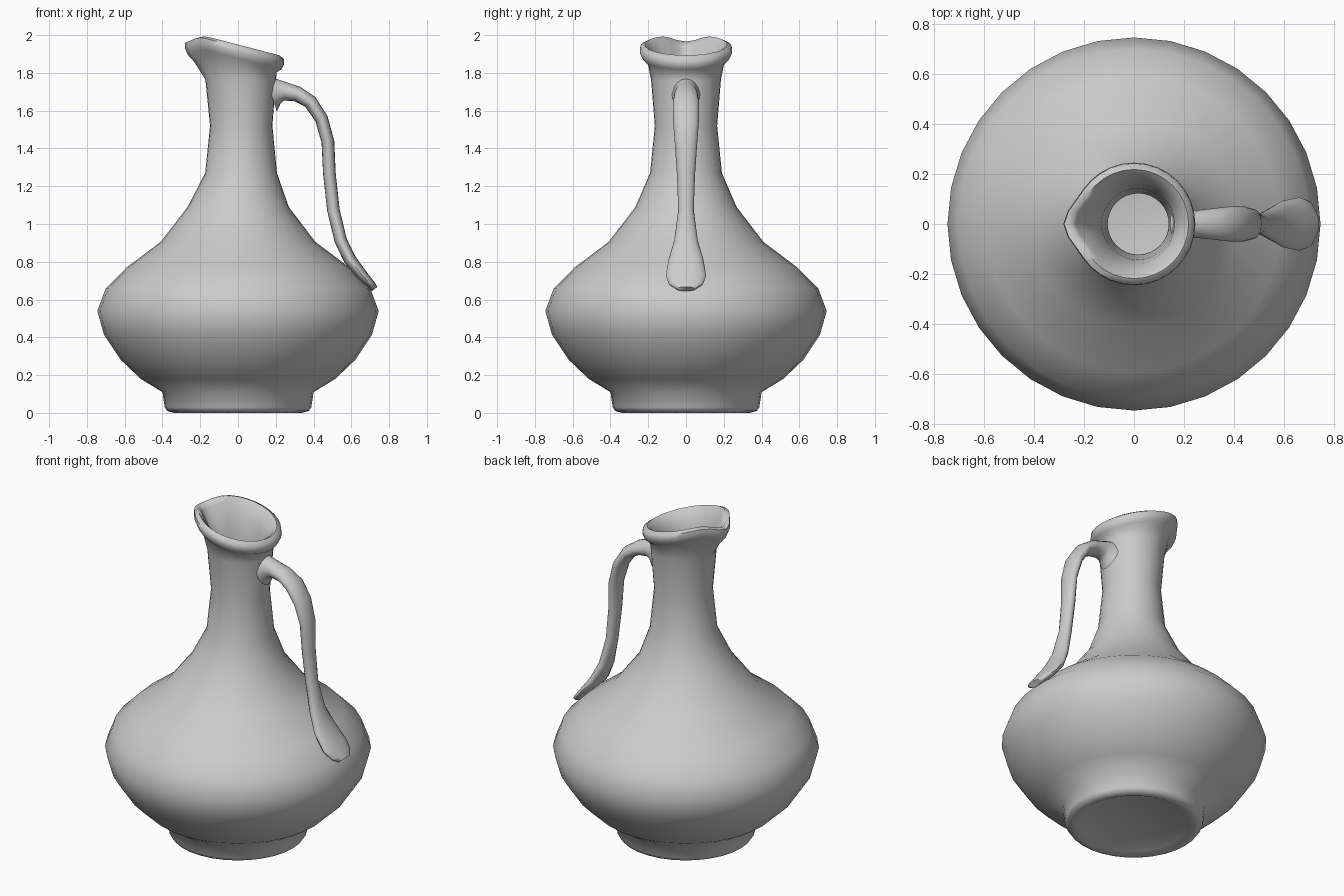
import bpy, bmesh
from math import sin, cos, pi, exp
from mathutils import Vector

if "Cube" in bpy.data.objects:
    bpy.data.objects.remove(bpy.data.objects["Cube"])


def smooth(a, b, v):
    t = min(1, max(0, (v - a) / (b - a)))
    return t * t * (3 - 2 * t)


def normals(path):
    """Right-hand unit normal of each point of a 2D path."""
    out = []
    for i in range(len(path)):
        d = path[min(i + 1, len(path) - 1)] - path[max(i - 1, 0)]
        out.append(Vector((d.y, -d.x)).normalized())
    return out


def loft(name, rings):
    """Skin closed rings of points into a capped, smooth-shaded object."""
    bm = bmesh.new()
    vr = [[bm.verts.new(p) for p in ring] for ring in rings]
    n = len(rings[0])
    for a, b in zip(vr, vr[1:]):
        for i in range(n):
            j = (i + 1) % n
            bm.faces.new((a[i], a[j], b[j], b[i]))
    bm.faces.new(vr[0][::-1])
    bm.faces.new(vr[-1])
    bmesh.ops.recalc_face_normals(bm, faces=bm.faces[:])
    me = bpy.data.meshes.new(name)
    bm.to_mesh(me)
    bm.free()
    ob = bpy.data.objects.new(name, me)
    bpy.context.collection.objects.link(ob)
    bpy.ops.object.select_all(action='DESELECT')
    ob.select_set(True)
    bpy.context.view_layer.objects.active = ob
    bpy.ops.object.shade_smooth_by_angle(angle=1.1)


# Jug profile (radius, height): foot, wall from foot to neck, rolled lip
foot = [(.31, .015), (.34, 0), (.375, .01), (.388, .03)]
wall = [(.40, .11), (.515, .18), (.62, .28), (.71, .415), (.745, .54),
        (.70, .66), (.59, .77), (.41, .905), (.268, 1.09), (.19, 1.27),
        (.165, 1.52), (.185, 1.765), (.202, 1.85)]
lip = [(.23, 1.878), (.245, 1.91), (.242, 1.938), (.218, 1.95), (.197, 1.932)]

# The inside is the wall offset by its thickness
outer = [Vector(p) for p in wall]
inner = [p - .043 * n for p, n in zip(outer, normals(outer))]
profile = foot + wall + lip + [tuple(p) for p in inner[:0:-1]]


def jug_ring(r, z, n=32):
    """Circle that tilts and pulls out into a spout towards the rim."""
    w = smooth(1.74, 1.88, z)
    shift = .017 * smooth(1.05, 1.3, z) * (1 - w)
    pts = []
    for i in range(n):
        t = 2 * pi * i / n
        phi = t - pi                       # angle away from the spout
        rr = r + w * .037 * exp(-(phi / .3) ** 2)
        x = rr * cos(t) + shift
        dz = -.26 * x - .05 * exp(-(phi / .38) ** 2)
        pts.append((x, rr * sin(t), z + w * dz))
    return pts


loft("jug_body", [jug_ring(*p) for p in profile])

# Handle centre line: x, z, half width
stations = [(.175, 1.69, .075), (.215, 1.703, .058), (.25, 1.702, .055),
            (.315, 1.688, .062), (.383, 1.646, .07), (.442, 1.557, .069),
            (.476, 1.435, .06), (.484, 1.265, .048), (.505, 1.075, .041),
            (.543, .915, .062), (.592, .813, .092), (.66, .725, .107),
            (.704, .681, .09), (.724, .656, .05)]
path = [Vector(s[:2]) for s in stations]
rings = []
for k, (p, nrm, s) in enumerate(zip(path, normals(path), stations)):
    # thick where it joins the neck, thinner at the very tip
    half = (.033 + .067 * exp(-k / 1.4)) * (1 - .45 * smooth(10, 13, k))
    ring = []
    for i in range(16):
        t = 2 * pi * i / 16
        q = p - nrm * half * sin(t)
        ring.append((q.x, s[2] * cos(t), q.y))
    rings.append(ring)
loft("handle", rings)
